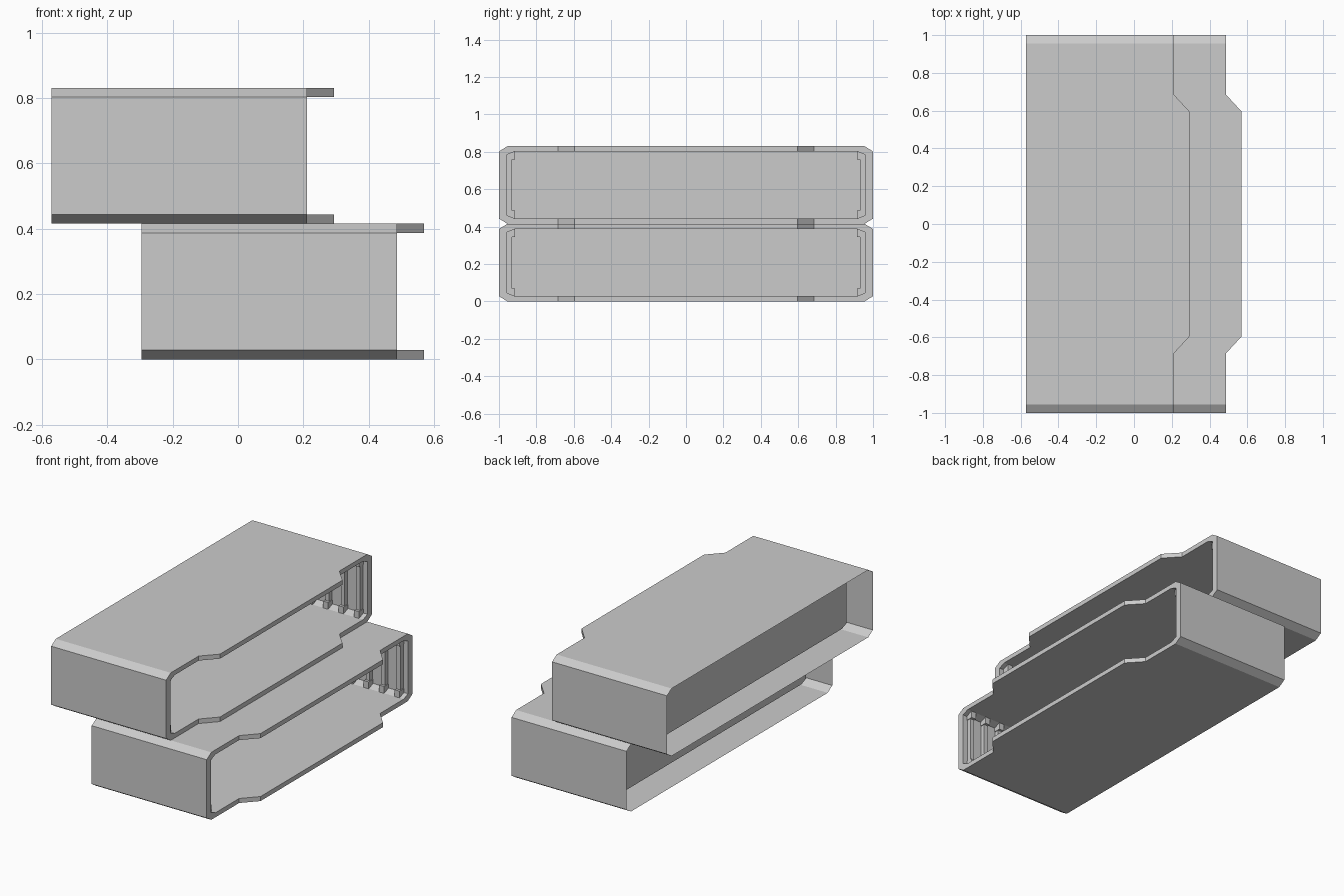
import bpy, bmesh

if "Cube" in bpy.data.objects:
    bpy.data.objects.remove(bpy.data.objects["Cube"])

H = 0.415            # height of one sleeve
X0, X1 = -0.295, 0.487   # rear edge and front rim of the lower sleeve
LIP = 0.083          # how far the top and bottom tongues stick out
T = 0.028            # wall thickness top and bottom


def section(y_side, y_flat, z_low, z_cham):
    """Chamfered loop of (y, z, is_tongue), with extra points for the tongues."""
    lo = [(-y_side, z_cham, 0), (-y_flat, z_low, 0), (-0.685, z_low, 0), (-0.595, z_low, 1),
          (0.595, z_low, 1), (0.685, z_low, 0), (y_flat, z_low, 0), (y_side, z_cham, 0)]
    return lo + [(y, H - z, t) for y, z, t in reversed(lo)]


def make_object(name, bm, loc):
    bmesh.ops.recalc_face_normals(bm, faces=bm.faces)
    mesh = bpy.data.meshes.new(name)
    bm.to_mesh(mesh)
    bm.free()
    ob = bpy.data.objects.new(name, mesh)
    ob.location = loc
    bpy.context.collection.objects.link(ob)


def add_box(bm, x, y, z):
    vs = bmesh.ops.create_cube(bm, size=1)["verts"]
    for v in vs:
        v.co = [lo + (c + 0.5) * (hi - lo) for c, (lo, hi) in zip(v.co, (x, y, z))]


def sleeve(name, loc):
    # shell: outer skin open at the rear, front rim, then the cavity with its back panel
    outer = section(1.0, 0.955, 0.0, T)
    inner = section(0.957, 0.915, T, 0.045)
    bm = bmesh.new()
    rings = [[bm.verts.new((x + t * lip, y, z)) for y, z, t in sec]
             for x, lip, sec in ((X0, 0, outer), (X1, LIP, outer),
                                 (X1, LIP, inner), (X0 + 0.15, 0, inner))]
    n = len(outer)
    for a, b in zip(rings, rings[1:]):
        for i in range(n):
            j = (i + 1) % n
            bm.faces.new((a[i], a[j], b[j], b[i]))
    bm.faces.new(rings[-1])
    make_object(name + "_shell", bm, loc)

    # ribs: upright bars with small feet at both ends, along each end wall
    bm = bmesh.new()
    for s in (-1, 1):
        for k in range(5):
            x = X1 - 0.045 - 0.105 * k
            bar, foot = sorted((s * 0.93, s * 0.957)), sorted((s * 0.914, s * 0.957))
            add_box(bm, (x - 0.013, x + 0.013), bar, (0.07, H - 0.07))
            add_box(bm, (x - 0.017, x + 0.017), foot, (T, 0.07))
            add_box(bm, (x - 0.017, x + 0.017), foot, (H - 0.07, H - T))
    make_object(name + "_ribs", bm, loc)


sleeve("lower_sleeve", (0, 0, 0))
sleeve("upper_sleeve", (-0.276, 0, H))
